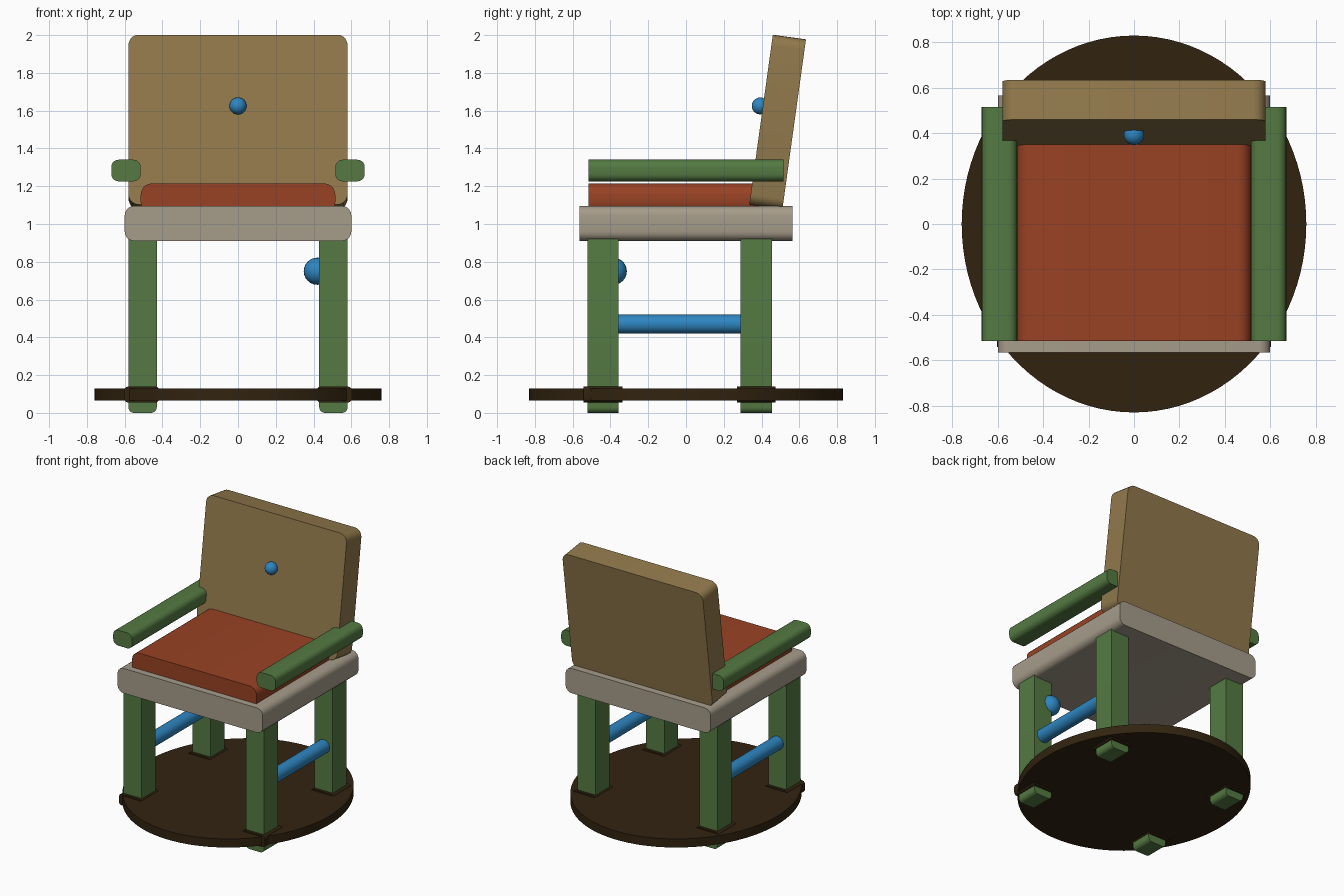
import bpy, bmesh, math
from mathutils import Matrix

default = bpy.data.objects.get("Cube")
if default:
    bpy.data.objects.remove(default, do_unlink=True)


def material(name, r, g, b):
    m = bpy.data.materials.new(name)
    m.use_nodes = True
    m.diffuse_color = (r, g, b, 1)
    m.node_tree.nodes["Principled BSDF"].inputs["Base Color"].default_value = (r, g, b, 1)
    return m


GREEN = material("green paint", 0.089, 0.195, 0.055)
TAN = material("tan back", 0.283, 0.191, 0.072)
RUST = material("rust cushion", 0.32, 0.055, 0.018)
STONE = material("stone grey", 0.381, 0.332, 0.254)
BLUE = material("blue paint", 0.027, 0.238, 0.533)
DARK = material("dark brown", 0.031, 0.017, 0.005)


def finish(bm, name, mat, location=(0, 0, 0), tilt=0):
    mesh = bpy.data.meshes.new(name)
    bm.to_mesh(mesh)
    bm.free()
    ob = bpy.data.objects.new(name, mesh)
    bpy.context.collection.objects.link(ob)
    mesh.materials.append(mat)
    ob.location = location
    ob.rotation_euler.x = tilt
    bpy.ops.object.select_all(action="DESELECT")
    ob.select_set(True)
    bpy.context.view_layer.objects.active = ob
    bpy.ops.object.shade_smooth_by_angle(angle=math.radians(35))
    return ob


def slab(name, mat, center, size, radius, tilt=0):
    """Box whose four long edges along y are rounded."""
    bm = bmesh.new()
    bmesh.ops.create_cube(bm, size=1)
    bmesh.ops.scale(bm, vec=size, verts=bm.verts)
    edges = [e for e in bm.edges
             if abs(e.verts[0].co.y - e.verts[1].co.y) > size[1] / 2]
    bmesh.ops.bevel(bm, geom=edges, offset=radius, segments=5, profile=0.5, affect="EDGES")
    return finish(bm, name, mat, center, tilt)


def ball(name, center, radius):
    bm = bmesh.new()
    bmesh.ops.create_uvsphere(bm, u_segments=24, v_segments=12, radius=radius)
    return finish(bm, name, BLUE, center)


def cylinder(name, mat, center, radius, depth, segments, matrix):
    bm = bmesh.new()
    bmesh.ops.create_cone(bm, cap_ends=True, segments=segments, radius1=radius,
                          radius2=radius, depth=depth, matrix=matrix)
    return finish(bm, name, mat, center)


# Oval floor plate
cylinder("base_plate", DARK, (0, 0, 0.097), 1, 0.064, 96,
         Matrix.Diagonal((0.759, 0.83, 1, 1)))

# Seat, cushion and leaning back
slab("seat", STONE, (0, 0, 1.003), (1.2, 1.13, 0.185), 0.05)
slab("cushion", RUST, (0, -0.06, 1.135), (1.03, 0.91, 0.16), 0.06)
slab("backrest", TAN, (0, 0.485, 1.54), (1.16, 0.177, 0.908), 0.055, -math.radians(7.9))
ball("back_button", (0, 0.393, 1.625), 0.045)

# Legs with collars, side rails and armrests
for side, sx in (("right", -1), ("left", 1)):
    for end, y in (("front", -0.44), ("back", 0.372)):
        slab(f"{end}_{side}_leg", GREEN, (sx * 0.505, y, 0.475), (0.15, 0.165, 0.95), 0.03)
        slab(f"{end}_{side}_collar", DARK, (sx * 0.51, y, 0.097), (0.187, 0.205, 0.084), 0.022)
    cylinder(f"{side}_rail", BLUE, (sx * 0.505, -0.035, 0.47), 0.05, 0.8, 32,
             Matrix.Rotation(math.pi / 2, 4, "X"))
    slab(f"{side}_armrest", GREEN, (sx * 0.593, 0, 1.283), (0.156, 1.03, 0.115), 0.04)

# Knob on the inner corner of one front leg
ball("leg_knob", (0.42, -0.385, 0.75), 0.072)
